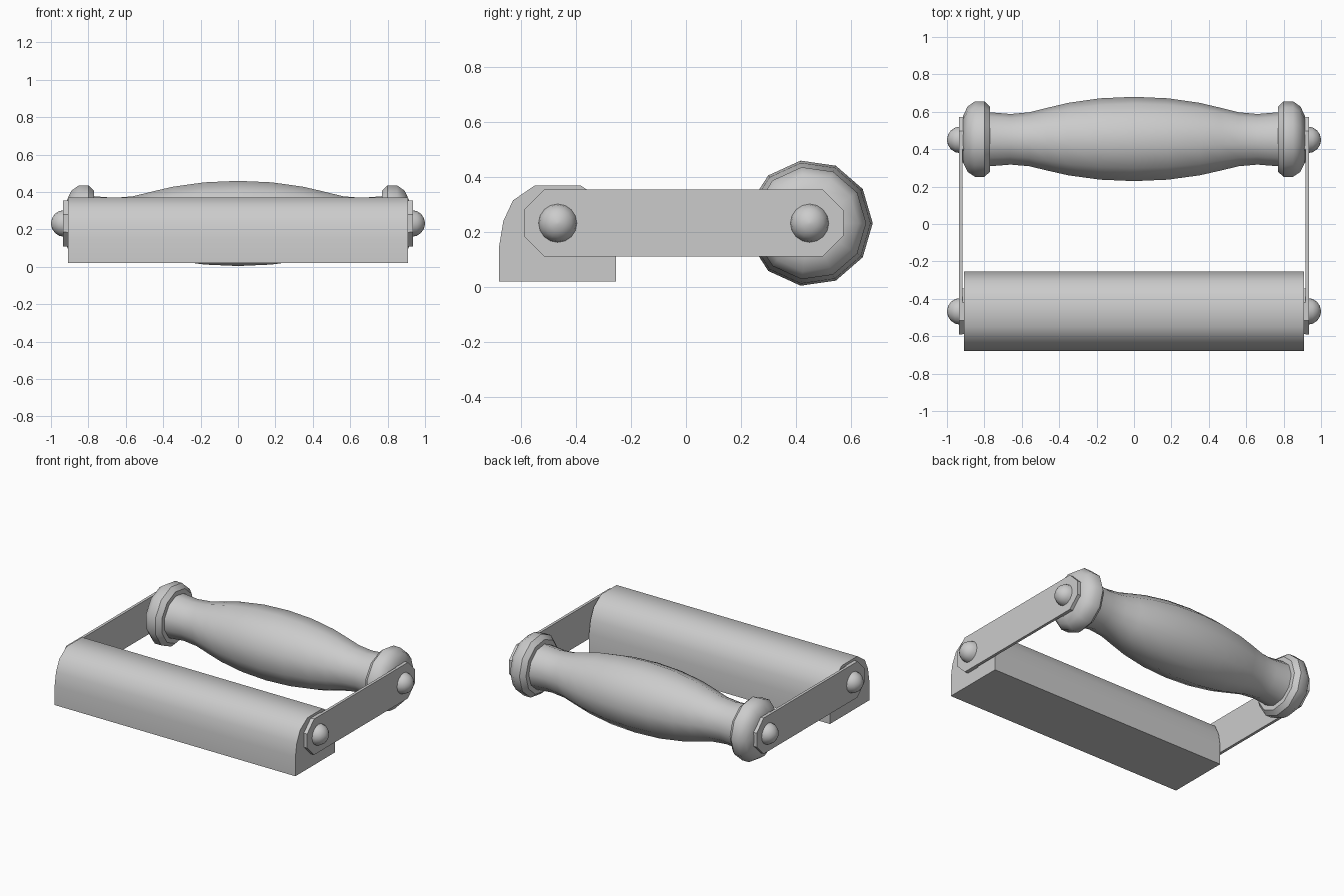
import bpy, bmesh
from math import radians, sin, cos, tau

if "Cube" in bpy.data.objects:
    bpy.data.objects.remove(bpy.data.objects["Cube"])

AXLE_Z = 0.232
FRONT_Y, BACK_Y = -0.467, 0.45


def finish(name, bm):
    bmesh.ops.recalc_face_normals(bm, faces=bm.faces)
    mesh = bpy.data.meshes.new(name)
    bm.to_mesh(mesh)
    bm.free()
    obj = bpy.data.objects.new(name, mesh)
    bpy.context.collection.objects.link(obj)
    bpy.ops.object.select_all(action='DESELECT')
    obj.select_set(True)
    bpy.context.view_layer.objects.active = obj
    bpy.ops.object.shade_smooth_by_angle(angle=radians(40))
    return obj


def extrude_x(name, profile, x0, x1):
    """Closed (y, z) outline extruded along x."""
    bm = bmesh.new()
    face = bm.faces.new([bm.verts.new((x0, y, z)) for y, z in profile])
    ext = bmesh.ops.extrude_face_region(bm, geom=[face])
    verts = [v for v in ext['geom'] if isinstance(v, bmesh.types.BMVert)]
    bmesh.ops.translate(bm, verts=verts, vec=(x1 - x0, 0, 0))
    return finish(name, bm)


def lathe_x(name, profile, y, z, sides):
    """(x, radius) profile turned around an axis parallel to x, ends capped."""
    bm = bmesh.new()
    rings = [[bm.verts.new((x, y + r * cos(tau * i / sides), z + r * sin(tau * i / sides)))
              for i in range(sides)] for x, r in profile]
    for a, b in zip(rings, rings[1:]):
        for i in range(sides):
            j = (i + 1) % sides
            bm.faces.new((a[i], a[j], b[j], b[i]))
    bm.faces.new(rings[0])
    bm.faces.new(rings[-1])
    return finish(name, bm)


def chamfered(y0, y1, z0, z1, c):
    return [(y0 + c, z0), (y1 - c, z0), (y1, z0 + c), (y1, z1 - c),
            (y1 - c, z1), (y0 + c, z1), (y0, z1 - c), (y0, z0 + c)]


# Front block with rounded top, symmetric about its centre line
half = [(0.213, 0.02), (0.213, 0.15), (0.198, 0.24), (0.163, 0.315), (0.083, 0.37)]
outline = [(FRONT_Y + d, z) for d, z in half] + [(FRONT_Y - d, z) for d, z in reversed(half)]
extrude_x("block", outline, -0.91, 0.91)

# Turned grip: swollen in the middle, waisted near the ends
right = [(0.18, 0.222), (0.35, 0.198), (0.46, 0.172), (0.56, 0.147),
         (0.66, 0.138), (0.78, 0.148)]
grip = [(-x, r) for x, r in reversed(right)] + [(0, 0.23)] + right
lathe_x("grip", grip, BACK_Y, AXLE_Z, 11)

for s, side in ((-1, "left"), (1, "right")):
    # Rounded end knob of the grip
    knob = [(0.77, 0.13), (0.77, 0.178), (0.80, 0.206), (0.85, 0.206),
            (0.89, 0.178), (0.913, 0.13), (0.915, 0.09)]
    lathe_x("knob_" + side, [(s * x, r) for x, r in knob], BACK_Y, AXLE_Z, 11)

    # Flat connecting bar with clipped corners
    extrude_x("bar_" + side, chamfered(-0.59, 0.573, 0.11, 0.355, 0.075), s * 0.917, s * 0.936)

    for y, end in ((FRONT_Y, "front"), (BACK_Y, "back")):
        # Spacer plate behind the bar
        extrude_x(f"spacer_{end}_{side}",
                  chamfered(y - 0.122, y + 0.122, 0.11, 0.354, 0.074), s * 0.905, s * 0.919)
        # Domed rivet head
        dome = [(0.93 + 0.07 * sin(radians(a)), 0.071 * cos(radians(a)))
                for a in (0, 22, 44, 66, 86)]
        lathe_x(f"rivet_{end}_{side}", [(s * x, r) for x, r in dome], y, AXLE_Z, 16)
